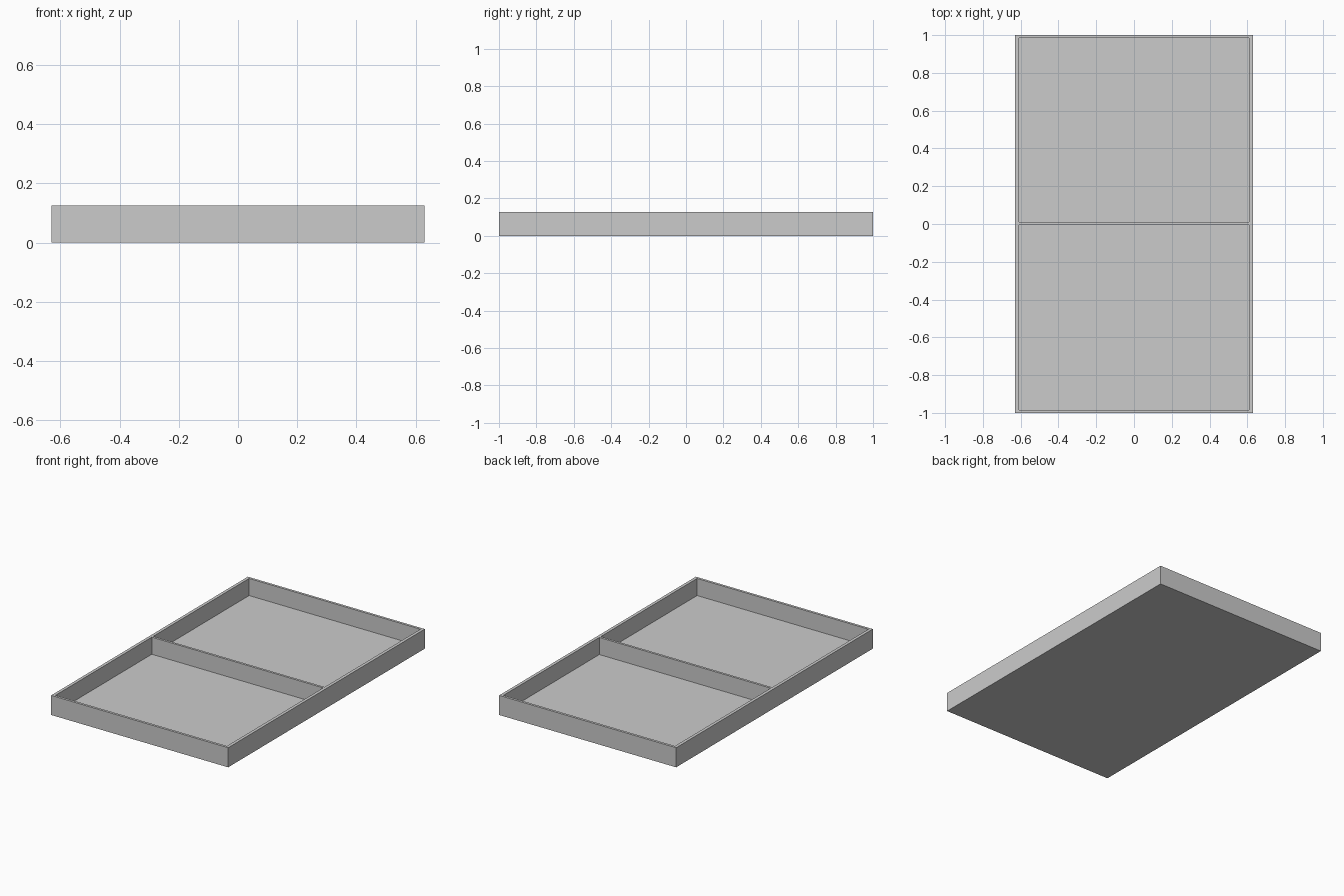
import bpy
import bmesh

cube = bpy.data.objects.get("Cube")
if cube:
    bpy.data.objects.remove(cube, do_unlink=True)

HALF_X, HALF_Y, HEIGHT = 0.63, 1.0, 0.126
SIDE, END, FLOOR = 0.02, 0.016, 0.016
DIVIDER = (-0.005, 0.01)

grey = bpy.data.materials.new("plain grey")
grey.use_nodes = True
colour = (0.6, 0.6, 0.6, 1)
grey.diffuse_color = colour
grey.node_tree.nodes["Principled BSDF"].inputs["Base Color"].default_value = colour

# Tray plan: a grid of cells, with the two compartments sunk to the floor
xs = [-HALF_X, -HALF_X + SIDE, HALF_X - SIDE, HALF_X]
ys = [-HALF_Y, -HALF_Y + END, *DIVIDER, HALF_Y - END, HALF_Y]
bm = bmesh.new()
rim = [[bm.verts.new((x, y, HEIGHT)) for y in ys] for x in xs]
compartments = []
for i in range(len(xs) - 1):
    for j in range(len(ys) - 1):
        face = bm.faces.new((rim[i][j], rim[i + 1][j],
                             rim[i + 1][j + 1], rim[i][j + 1]))
        if i == 1 and j in (1, 3):
            compartments.append(face)

# Outer walls and underside
border = [e for e in bm.edges if e.is_boundary]
walls = bmesh.ops.extrude_edge_only(bm, edges=border)["geom"]
for v in walls:
    if isinstance(v, bmesh.types.BMVert):
        v.co.z = 0
bottom = [e for e in bm.edges if all(v.co.z == 0 for v in e.verts)]
bmesh.ops.contextual_create(bm, geom=bottom)

# Sink each compartment
for face in compartments:
    sunk = bmesh.ops.extrude_discrete_faces(bm, faces=[face])["faces"][0]
    for v in sunk.verts:
        v.co.z = FLOOR

# Merge the grid cells into clean flat faces
bmesh.ops.recalc_face_normals(bm, faces=bm.faces)
bmesh.ops.dissolve_limit(bm, angle_limit=0.01, verts=bm.verts, edges=bm.edges)
mesh = bpy.data.meshes.new("divided_tray")
bm.to_mesh(mesh)
bm.free()
mesh.materials.append(grey)
tray = bpy.data.objects.new("divided_tray", mesh)
bpy.context.collection.objects.link(tray)
